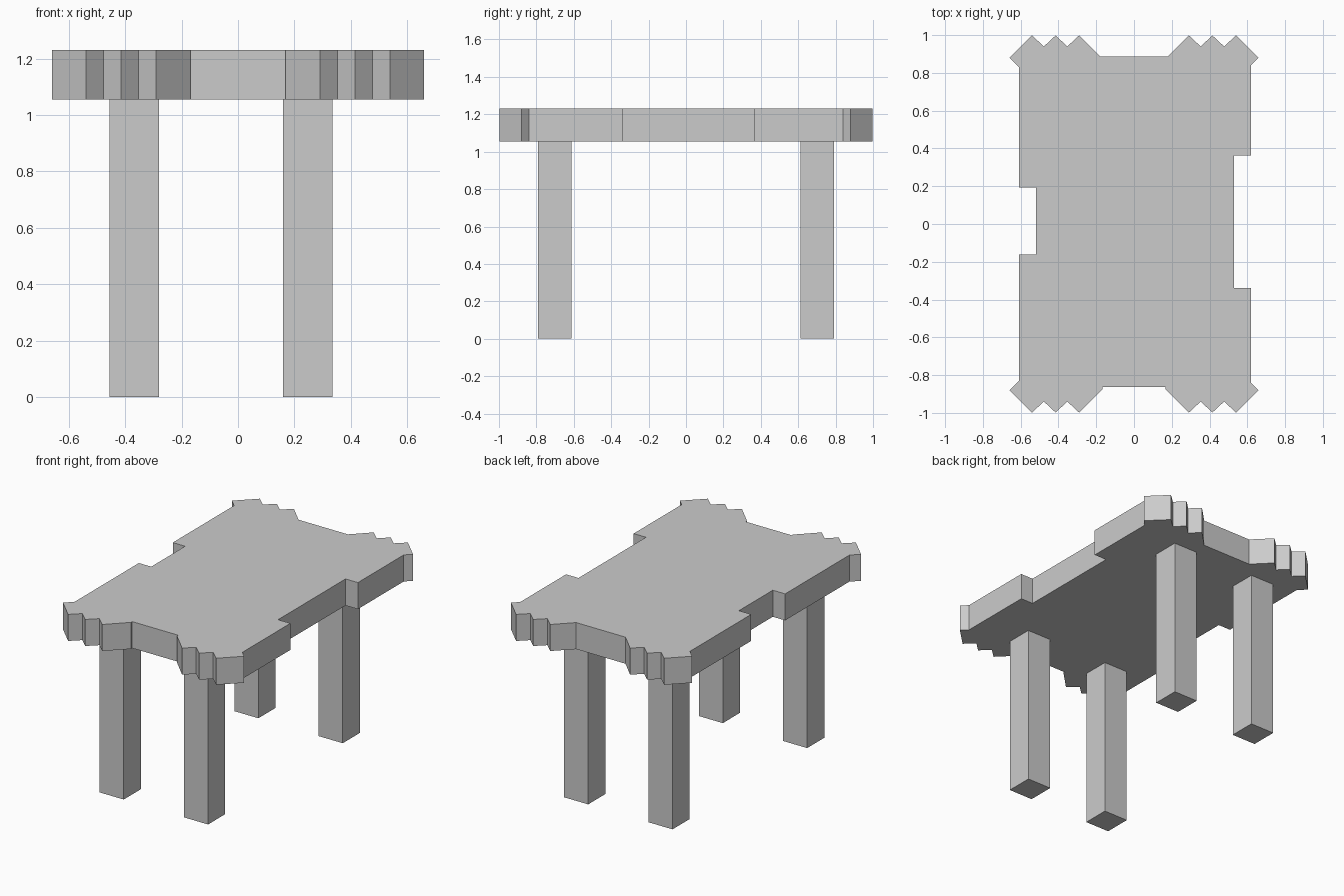
import bpy, bmesh

if "Cube" in bpy.data.objects:
    bpy.data.objects.remove(bpy.data.objects["Cube"])

TOP_Z, UNDER_Z = 1.23, 1.055


def make_object(name, bm):
    bmesh.ops.recalc_face_normals(bm, faces=bm.faces[:])
    mesh = bpy.data.meshes.new(name)
    bm.to_mesh(mesh)
    bm.free()
    obj = bpy.data.objects.new(name, mesh)
    bpy.context.collection.objects.link(obj)
    return obj


def prism(name, outline, z0, z1):
    bm = bmesh.new()
    face = bm.faces.new([bm.verts.new((x, y, z0)) for x, y in outline])
    ext = bmesh.ops.extrude_face_region(bm, geom=[face], use_keep_orig=True)
    verts = [g for g in ext["geom"] if isinstance(g, bmesh.types.BMVert)]
    bmesh.ops.translate(bm, verts=verts, vec=(0, 0, z1 - z0))
    return make_object(name, bm)


# Zigzag corner, listed from the long side towards the middle of the end
ZIGZAG = [(0.66, 0.88), (0.54, 0.998), (0.477, 0.94), (0.415, 0.998),
          (0.353, 0.94), (0.291, 0.998)]


def corner(sx, sy, side_x, end_y):
    inner = 0.291 - (0.998 - max(end_y, 0.875))
    pts = [(side_x, 0.88 - (0.66 - side_x))] + ZIGZAG + [(inner, max(end_y, 0.875))]
    if end_y < 0.875:
        pts.append((inner, end_y))
    return [(sx * x, sy * y) for x, y in pts]


# Tabletop: four zigzag corners joined by straight edges with side notches
outline = corner(1, 1, 0.62, 0.887)[::1]
outline += corner(-1, 1, 0.61, 0.887)[::-1]
outline += [(-0.61, 0.192), (-0.52, 0.192), (-0.52, -0.161), (-0.61, -0.161)]
outline += corner(-1, -1, 0.61, 0.862)
outline += corner(1, -1, 0.62, 0.862)[::-1]
outline += [(0.62, -0.34), (0.53, -0.34), (0.53, 0.363), (0.62, 0.363)]
prism("tabletop", outline, UNDER_Z, TOP_Z)

# Four square legs
for side, x0, x1 in (("left", -0.455, -0.28), ("right", 0.16, 0.335)):
    for end, y0, y1 in (("front", -0.79, -0.612), ("back", 0.612, 0.79)):
        prism(f"{end}_{side}_leg", [(x0, y0), (x1, y0), (x1, y1), (x0, y1)],
              0, UNDER_Z)
